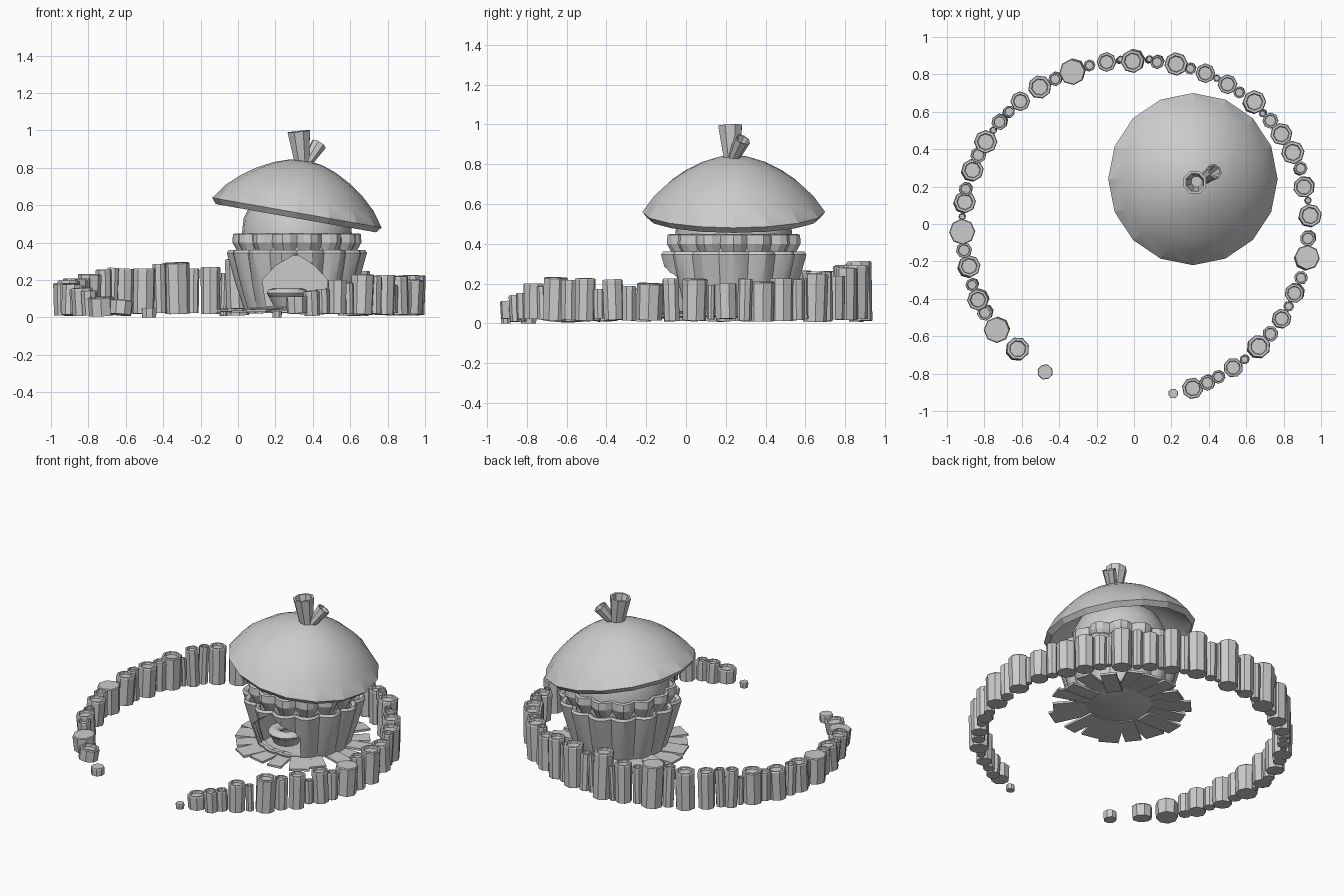
import bpy, bmesh, math, random
from mathutils import Vector, Matrix

if "Cube" in bpy.data.objects:
    bpy.data.objects.remove(bpy.data.objects["Cube"])
random.seed(4)
HUT = Vector((0.315, 0.24, 0))


def finish(name, bm, angle=None):
    bmesh.ops.remove_doubles(bm, verts=bm.verts, dist=1e-5)
    bmesh.ops.recalc_face_normals(bm, faces=bm.faces)
    mesh = bpy.data.meshes.new(name)
    bm.to_mesh(mesh)
    bm.free()
    ob = bpy.data.objects.new(name, mesh)
    bpy.context.collection.objects.link(ob)
    bpy.ops.object.select_all(action='DESELECT')
    ob.select_set(True)
    bpy.context.view_layer.objects.active = ob
    if angle:
        bpy.ops.object.shade_smooth_by_angle(angle=math.radians(angle))
    return ob


def lathe(profile, n, closed=False, scallop=None, bm=None, mat=None, phase=0.0):
    """Spin an (r, z) profile; scallop(angle, r, z) may alter the radius."""
    bm = bm or bmesh.new()
    mat = mat or Matrix.Translation(HUT)
    rings = []
    for i in range(n):
        a = 2 * math.pi * i / n + phase
        ring = []
        for r, z in profile:
            q = scallop(a, r, z) if scallop else r
            ring.append(bm.verts.new(mat @ Vector((q * math.cos(a), q * math.sin(a), z))))
        rings.append(ring)
    m = len(profile)
    for i in range(n):
        a, b = rings[i], rings[(i + 1) % n]
        for j in range(m if closed else m - 1):
            k = (j + 1) % m
            bm.faces.new((a[j], b[j], b[k], a[k]))
    # merge the poles into single points
    bmesh.ops.remove_doubles(bm, verts=bm.verts, dist=1e-5)
    return bm


def tube_matrix(base, top):
    d = Vector(top) - Vector(base)
    return Matrix.Translation(base) @ d.to_track_quat('Z', 'Y').to_matrix().to_4x4(), d.length


# Hollow rounded body
body = finish("hut_body", lathe(
    [(0, .03), (.16, .035), (.25, .065), (.275, .16), (.29, .3), (.297, .42), (.285, .53),
     (.24, .62), (.15, .68), (0, .7),
     (0, .67), (.14, .65), (.22, .595), (.26, .52), (.272, .42), (.265, .3), (.25, .16),
     (.22, .085), (.15, .06), (0, .06)], 24), 35)


# Two tiers of fourteen petals with valleys facing the front
def petals(a, r, z):
    t = max(0, min(1, (z - .05) / .3))
    bulge = abs(math.sin(7 * (a + math.pi / 2)))
    return r - (.012 + .028 * t) * (1 - bulge)


lower = finish("lower_petals", lathe(
    [(.285, .05), (.325, .17), (.375, .345), (.365, .36), (.34, .35), (.30, .17), (.26, .05)],
    56, True, petals), 25)
upper = finish("upper_petals", lathe(
    [(.305, .33), (.345, .40), (.342, .445), (.325, .45), (.305, .40), (.28, .33)],
    56, True, petals), 25)

# Pointed doorway cut through the petals and body
arch = [(.15, .062), (.13, .2), (.2, .275), (.31, .34), (.41, .275), (.48, .2), (.46, .062)]
bm = bmesh.new()
face = bm.faces.new([bm.verts.new((x, -.4, z)) for x, z in arch])
ext = bmesh.ops.extrude_face_region(bm, geom=[face])
bmesh.ops.translate(bm, vec=(0, .6, 0),
                    verts=[v for v in ext["geom"] if isinstance(v, bmesh.types.BMVert)])
cutter = finish("door_cutter", bm)
cutter.hide_render = True
for ob in (body, lower):
    mod = ob.modifiers.new("doorway", 'BOOLEAN')
    mod.operation, mod.object, mod.solver = 'DIFFERENCE', cutter, 'EXACT'
    bpy.context.view_layer.objects.active = ob
    bpy.ops.object.modifier_apply(modifier=mod.name)
bpy.data.objects.remove(cutter)

# Tilted cap roof with an inward lip
tilt = Matrix.Translation((.315, .24, .56)) @ Matrix.Rotation(math.radians(10), 4, 'Y')
finish("cap_roof", lathe(
    [(0, .285), (.09, .273), (.17, .245), (.255, .2), (.33, .147), (.4, .082), (.46, 0),
     (.435, -.03), (.40, .02), (.3, .12), (.17, .2), (0, .24)], 16, mat=tilt), 17)

# Hollow chimney stem with a side branch
for name, base, top, r0, r1 in (("chimney", (.345, .23, .8), (.325, .222, .995), .038, .065),
                                ("chimney_branch", (.36, .23, .81), (.432, .283, .925), .025, .043)):
    mat, h = tube_matrix(base, top)
    finish(name, lathe([(0, 0), (r0, 0), (r1, h), (r1 * .78, h), (r0 * .8, h * .5), (0, h * .5)],
                       8, mat=mat), 30)

# Floor planks fanned around the hut
bm = bmesh.new()
for i in range(18):
    a = 2 * math.pi * (i + random.uniform(-.15, .15)) / 18
    length = random.uniform(.2, .25)
    mat = (Matrix.Translation(HUT + Vector((0, 0, random.uniform(.036, .05))))
           @ Matrix.Rotation(a, 4, 'Z') @ Matrix.Translation((.185 + length / 2, 0, 0))
           @ Matrix.Rotation(math.radians(random.uniform(0, 5)), 4, 'Y')
           @ Matrix.Diagonal((length, random.uniform(.09, .125), .014, 1)))
    bmesh.ops.create_cube(bm, size=1, matrix=mat)
finish("floor_planks", bm)

# Round cushion on a small bowl inside the doorway
ring = [(.075 + .037 * math.cos(t * math.pi / 4), .13 + .026 * math.sin(t * math.pi / 4))
        for t in range(8)]
spot = Matrix.Translation((.265, .13, 0))
finish("cushion", lathe(ring, 14, True, mat=spot), 50)
finish("cushion_bowl", lathe([(0, .05), (.07, .05), (.1, .11), (0, .115)], 14, mat=spot), 35)

# Fence logs: (angle in degrees, radius in thousandths) clockwise from the front gap
LOGS = [(239, 42), (227, 63), (217.6, 70), (210.6, 43), (205.7, 58), (200.4, 35), (194.7, 60),
        (188.7, 43), (182.5, 70), (173, 60), (168, 37), (162, 60), (156.2, 43), (151.2, 63),
        (142.3, 43), (138.6, 32), (133, 53), (124.8, 63), (118, 37), (111.5, 70), (105.9, 32),
        (99.7, 53), (90, 63), (81.6, 37), (75.3, 63), (70, 32), (64.7, 53), (56.2, 53),
        (51.3, 32), (45.4, 63), (37.2, 43), (31.4, 60), (24.2, 63), (18.3, 37), (12.5, 58),
        (2.5, 63), (-4.4, 43), (-11.4, 68), (-17.9, 37), (-22.8, 53), (-33, 53), (-39, 43),
        (-45, 63), (-55.5, 53), (-60.9, 37), (-64.8, 43), (-70.2, 58), (-77, 27)]
HEIGHTS = [(239, .05), (227, .11), (205, .165), (180, .19), (150, .24), (90, .295), (30, .235),
           (0, .21), (-45, .215), (-65, .16), (-70.2, .13), (-77, .035)]


def fence_height(a):
    for (a0, h0), (a1, h1) in zip(HEIGHTS, HEIGHTS[1:]):
        if a >= a1:
            return h0 + (h1 - h0) * (a - a0) / (a1 - a0)
    return HEIGHTS[-1][1]


def fence_radius(a):
    s, c = math.sin(math.radians(a)), math.cos(math.radians(a))
    return .928 + .01 * c - .05 * max(0, s) ** 2


# small filler logs wherever two neighbours leave a gap
logs = [(a, r / 1000, 0) for a, r in LOGS]
for (a0, r0, _), (a1, r1, _) in zip(logs[:], logs[1:]):
    gap = math.radians(a0 - a1) * .92 - r0 - r1
    if .018 < gap < .07 and a1 > -68:
        logs.append(((a0 + a1) / 2 + (r1 - r0) * 30, max(.02, gap / 2), -.03))

bm = bmesh.new()
for a, r, drop in logs:
    R, t = fence_radius(a), math.radians(a)
    end = a > 230 or a < -75
    h = fence_height(a) + drop + (0 if end else random.uniform(-.025, .02))
    z0 = 0 if end else random.uniform(.008, .025)
    lean = 0 if end else random.uniform(-.008, .008)
    mat, length = tube_matrix((R * math.cos(t), R * math.sin(t), z0),
                              (R * math.cos(t) + lean, R * math.sin(t) + lean, h))
    prof = [(0, 0), (r * .95, 0), (r, length - .006), (r * .93, length)]
    if r < .067 and not end:
        prof += [(r * .72, length), (r * .66, length - .014), (0, length - .014)]
    else:
        prof += [(0, length)]
    lathe(prof, 8, bm=bm, mat=mat, phase=random.random())
finish("log_fence", bm)
